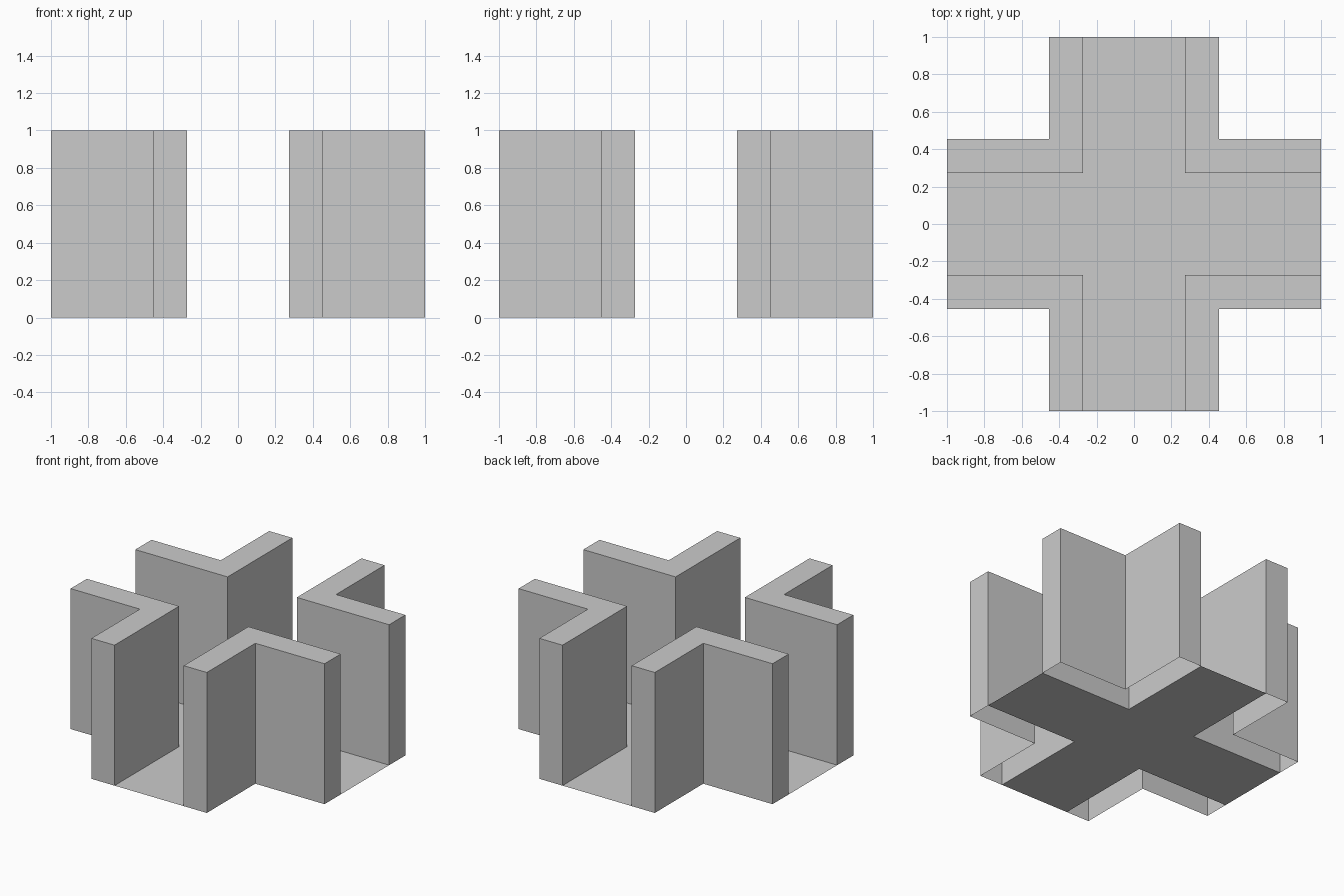
import bpy
import bmesh
from mathutils import Matrix, Vector

if "Cube" in bpy.data.objects:
    bpy.data.objects.remove(bpy.data.objects["Cube"])

A = 3 / 11   # half width of the corridor
B = 5 / 11   # outer side of the walls
H = 1.0      # wall height


def make_object(name, bm):
    mesh = bpy.data.meshes.new(name)
    bm.to_mesh(mesh)
    bm.free()
    obj = bpy.data.objects.new(name, mesh)
    bpy.context.collection.objects.link(obj)
    return obj


def quarter_turn(p, n):
    return Matrix.Rotation(n * 1.5707963267948966, 3, 'Z') @ Vector((p[0], p[1], 0))


# Cross-shaped floor: a single sheet facing up
bm = bmesh.new()
arm = [(1, -A), (1, A), (A, A)]
bm.faces.new([bm.verts.new(quarter_turn(p, n)) for n in range(4) for p in arm])
make_object("crossing_floor", bm)

# Four L-shaped corner walls: closed sides and top, open underneath
profile = [(A, A), (1, A), (1, B), (B, B), (B, 1), (A, 1)]
for n, name in enumerate(["back_right", "back_left", "front_left", "front_right"]):
    bm = bmesh.new()
    low = [bm.verts.new(quarter_turn(p, n)) for p in profile]
    high = [bm.verts.new(v.co + Vector((0, 0, H))) for v in low]
    bm.faces.new(high)
    for i in range(len(low)):
        j = (i + 1) % len(low)
        bm.faces.new([low[i], low[j], high[j], high[i]])
    make_object(name + "_corner_wall", bm)
